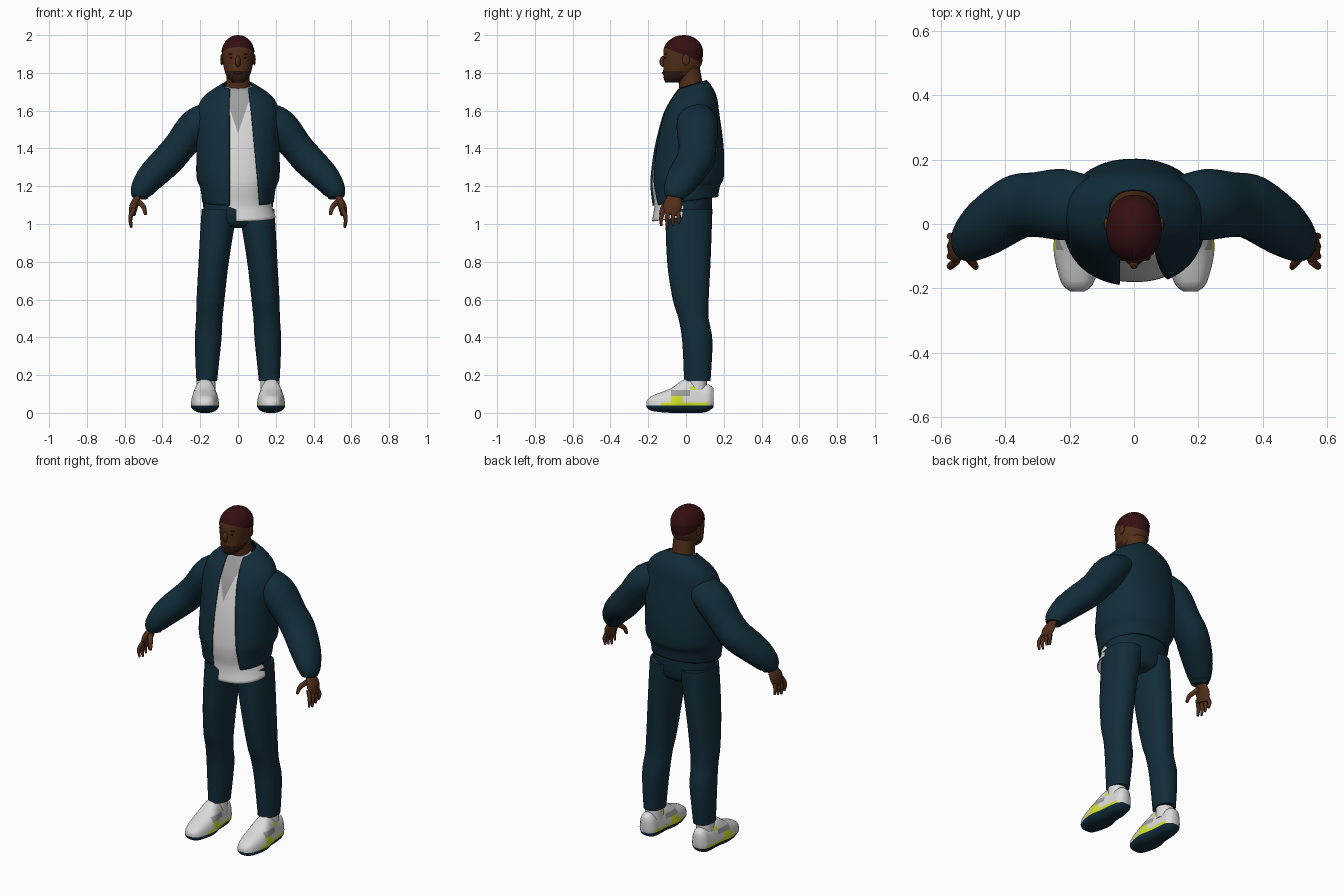
import bpy, bmesh, math
from mathutils import Vector

cube = bpy.data.objects.get("Cube")
if cube:
    bpy.data.objects.remove(cube, do_unlink=True)


def material(name, *rgb):
    mat = bpy.data.materials.new(name)
    mat.use_nodes = True
    mat.diffuse_color = (*rgb, 1)
    shader = mat.node_tree.nodes["Principled BSDF"]
    shader.inputs["Base Color"].default_value = (*rgb, 1)
    return mat


NAVY = material("navy cloth", .006, .026, .042)
SKIN = material("brown skin", .085, .028, .01)
HAIR = material("dark red hair", .035, .005, .006)
STUBBLE = material("dark stubble", .03, .011, .006)
WHITE = material("white", .7, .7, .7)
GREY = material("grey", .34, .34, .34)
LIME = material("lime", .65, .75, .02)


def finish(ob, mats, mirror=False, thickness=0):
    """Give an object its colours, smooth shading and modifiers."""
    for mat in mats:
        ob.data.materials.append(mat)
    bpy.ops.object.select_all(action='DESELECT')
    ob.select_set(True)
    bpy.context.view_layer.objects.active = ob
    bpy.ops.object.shade_smooth_by_angle(angle=math.radians(50))
    if thickness:
        shell = ob.modifiers.new("thickness", 'SOLIDIFY')
        shell.thickness, shell.offset = thickness, -1
    if mirror:
        ob.modifiers.new("mirror", 'MIRROR').use_mirror_merge = False


def spline(rows, steps=4):
    """Smooth curve through rows of numbers."""
    last = len(rows) - 1
    result = []
    for i in range(last):
        before, start, end, after = (rows[min(max(k, 0), last)] for k in range(i - 1, i + 3))
        for step in range(steps):
            t = step / steps
            row = []
            for a, b, c, d in zip(before, start, end, after):
                slope_in, slope_out = (c - a) / 2, (d - b) / 2
                ease = t * t * (3 - 2 * t)
                row.append(b + (c - b) * ease + t * (1 - t) * ((1 - t) * slope_in - t * slope_out))
            result.append(row)
    return result + [rows[last]]


def bridge(name, rings, mats, closed=True, cuts=(), paint=None, **options):
    """Skin a list of rings; cuts give clean edges for the paint rule."""
    bm = bmesh.new()
    loops = [[bm.verts.new(p) for p in ring] for ring in rings]
    count = len(loops[0])
    for low, high in zip(loops, loops[1:]):
        for j in range(count if closed else count - 1):
            k = (j + 1) % count
            bm.faces.new((low[j], low[k], high[k], high[j]))
    if closed:
        bm.faces.new(loops[0])
        bm.faces.new(loops[-1])
        bmesh.ops.recalc_face_normals(bm, faces=bm.faces)
    for point, normal in cuts:
        bmesh.ops.bisect_plane(bm, geom=bm.verts[:] + bm.edges[:] + bm.faces[:],
                               plane_co=point, plane_no=normal)
    if paint:
        for face in bm.faces:
            face.material_index = paint(face.calc_center_median())
    mesh = bpy.data.meshes.new(name)
    bm.to_mesh(mesh)
    bm.free()
    ob = bpy.data.objects.new(name, mesh)
    bpy.context.collection.objects.link(ob)
    finish(ob, mats, **options)


def stack(name, rows, mats, arc=None, lengthwise=False, warp=None, power=2.2, **options):
    """Rows are (level, half width, front, back) of rounded sections."""
    count = 56
    rings = []
    for level, width, front, back in spline(rows):
        start, end = arc(level, width, power) if arc else (0, math.tau)
        ring = []
        for j in range(count):
            angle = start + (end - start) * j / (count - 1 if arc else count)
            c, s = math.cos(angle), math.sin(angle)
            side = width * math.copysign(abs(c) ** (2 / power), c)
            depth = (front + back + (back - front) * math.copysign(abs(s) ** (2 / power), s)) / 2
            p = Vector((side, level, depth) if lengthwise else (side, depth, level))
            ring.append(warp(p) if warp else p)
        rings.append(ring)
    bridge(name, rings, mats, closed=not arc, **options)


def tube(name, rows, mat, flat=1, mirror=True):
    """Rows are (x, y, z, radius) along a path; flat thins the section."""
    count = 24
    path = spline(rows)
    points = [Vector(row[:3]) for row in path]
    rings = []
    for i, (point, row) in enumerate(zip(points, path)):
        along = (points[min(i + 1, len(points) - 1)] - points[max(i - 1, 0)]).normalized()
        across = Vector((0, 1, 0))
        across = (across - along * across.dot(along)).normalized()
        up = along.cross(across) * flat
        turns = [math.tau * j / count for j in range(count)]
        rings.append([point + row[3] * (across * math.cos(a) + up * math.sin(a)) for a in turns])
    bridge(name, rings, [mat], mirror=mirror)


def ball(name, centre, size, mat, mirror=True):
    bpy.ops.mesh.primitive_uv_sphere_add(segments=20, ring_count=12, radius=1, location=centre, scale=size)
    ob = bpy.context.object
    ob.name = name
    bpy.ops.object.transform_apply()
    finish(ob, [mat], mirror=mirror)


def angle_at(x, width, power):
    """Angle at which the front of a rounded section reaches x."""
    ratio = max(-1, min(1, x / width))
    return -math.acos(math.copysign(abs(ratio) ** (power / 2), ratio))


# Open jacket, with hem and collar lower at the front
def jacket_arc(z, width, power):
    left_edge = .12 - .1 * (z - 1.1)
    return angle_at(left_edge, width, power), math.tau + angle_at(-.045, width, power)


def jacket_tilt(p):
    hem = .14 * min(1, max(0, (1.24 - p.z) * 8))
    collar = .3 * max(0, (p.z - 1.6) * 8)
    return p + Vector((0, 0, (hem + min(collar, .3)) * p.y))


jacket = [(1.12, .19, -.18, .17), (1.19, .2, -.19, .18), (1.25, .22, -.19, .2),
          (1.4, .22, -.17, .2), (1.56, .22, -.13, .18), (1.66, .19, -.09, .16),
          (1.73, .08, -.05, .11)]
stack("jacket_body", jacket, [NAVY], arc=jacket_arc, warp=jacket_tilt, thickness=.01)
tube("sleeves", [(.12, .05, 1.58, .09), (.22, .06, 1.52, .11), (.31, .06, 1.41, .1),
                 (.37, .05, 1.34, .1), (.46, -.01, 1.25, .09), (.51, -.05, 1.18, .07),
                 (.52, -.06, 1.14, .05)], NAVY, flat=.85)

# Shirt follows the jacket inside, with a tail below and a grey V at the neck
V_POINT, V_SLOPE = 1.48, .34


def shirt_arc(z, width, power):
    return angle_at(-.01 if z < 1.1 else -.07, width, power), 0


def shirt_paint(c):
    return int(abs(c.x) < (c.z - V_POINT) * V_SLOPE)


inset = [(z, width - .015, front + .012, back - .02) for z, width, front, back in jacket]
stack("shirt", [(1.04, .2, -.18, .14)] + inset, [WHITE, GREY], arc=shirt_arc, warp=jacket_tilt,
      thickness=.006, paint=shirt_paint,
      cuts=[((0, 0, V_POINT), (side, 0, -V_SLOPE)) for side in (-1, 1)])


# Trousers, with legs that spread towards the ankles
def leg_spread(p):
    return p + Vector((.167 - .06 * p.z ** 2, 0, 0))


stack("trouser_hips", [(.98, .07, -.05, .08), (1.02, .17, -.1, .13), (1.2, .19, -.11, .14)], [NAVY])
stack("trouser_legs", [(.17, .055, -.01, .13), (.38, .07, -.02, .14), (.5, .07, -.04, .12),
                       (.6, .074, -.07, .12), (.8, .08, -.1, .13), (1.08, .095, -.11, .14)],
      [NAVY], warp=leg_spread, mirror=True)

# Shoes with dark soles, lime trim and grey side panels
SOLE, TRIM, PANEL, PANEL_TOP, COLLAR = .04, .055, .09, .12, .14


def shoe_taper(p):
    return Vector((.175 + p.x * (1.06 - 2.4 * max(0, p.z - .03)), p.y, p.z))


def shoe_paint(c):
    if c.z < SOLE:
        return 1
    if c.z < TRIM and abs(c.y) < .12:
        return 2
    if c.z < PANEL and -.08 < c.y < -.02:
        return 2
    if PANEL < c.z < PANEL_TOP and -.08 < c.y < .03:
        return 3
    return 2 if PANEL_TOP < c.z < COLLAR and .02 < c.y < .06 else 0


stack("shoes", [(-.21, .02, .03, .06), (-.18, .05, .01, .09), (-.08, .074, 0, .13),
                (0, .065, 0, .18), (.08, .055, 0, .15), (.12, .05, .01, .15), (.145, .03, .03, .13)],
      [WHITE, NAVY, LIME, GREY], lengthwise=True, power=2.7, warp=shoe_taper,
      paint=shoe_paint, mirror=True,
      cuts=[((0, 0, z), (0, 0, 1)) for z in (SOLE, TRIM, PANEL, PANEL_TOP, COLLAR)])
tube("socks", [(.17, .06, .1, .05), (.17, .06, .2, .05)], WHITE)

# Head: jaw sections topped by a round skull, with a sloping hairline
HAIRLINE, HAIR_LEVEL, BEARD_LEVEL = Vector((0, .4, 1)), 1.89, 1.81


def head_paint(c):
    if c.dot(HAIRLINE) > HAIR_LEVEL:
        return 1
    return 2 if c.z < BEARD_LEVEL and c.y < -.01 else 0


skull = []
for i in range(7):
    rise = math.radians(14.7 * i)
    skull.append((1.91 + .09 * math.sin(rise), .086 * math.cos(rise),
                  -.01 - .11 * math.cos(rise), -.01 + .1 * math.cos(rise)))
stack("head", [(1.75, .03, -.11, -.03), (1.78, .06, -.12, .03), (1.84, .078, -.12, .08)] + skull,
      [SKIN, HAIR, STUBBLE], power=2.1, paint=head_paint,
      cuts=[((0, 0, HAIR_LEVEL), HAIRLINE), ((0, 0, BEARD_LEVEL), (0, 0, 1))])
tube("neck", [(0, .03, 1.62, .08), (0, .03, 1.7, .065), (0, .01, 1.84, .06)], SKIN, mirror=False)
ball("nose", (0, -.12, 1.86), (.014, .02, .03), SKIN, mirror=False)
ball("lips", (0, -.115, 1.8), (.025, .012, .008), STUBBLE, mirror=False)
ball("eyes", (.032, -.107, 1.88), (.012, .008, .005), STUBBLE)
ball("eyebrows", (.034, -.106, 1.9), (.018, .008, .004), HAIR)
ball("ears", (.086, 0, 1.87), (.008, .02, .03), SKIN)

# Hands
tube("palms", [(.52, -.06, 1.16, .03), (.55, -.07, 1.1, .05), (.56, -.08, 1.05, .04)], SKIN, flat=.45)
tube("thumbs", [(.53, -.08, 1.12, .015), (.5, -.12, 1.09, .013), (.49, -.135, 1.05, .008)], SKIN)
for i, finger in enumerate(("index", "middle", "ring", "little")):
    y = -.115 + .023 * i
    reach = y + .008 * (i - 2)
    length = .1 - .01 * abs(i - 1)
    tube(finger + "_fingers", [(.55, y, 1.08, .012), (.57, reach, 1.08 - length / 2, .011),
                               (.565, reach, 1.08 - length, .006)], SKIN)
